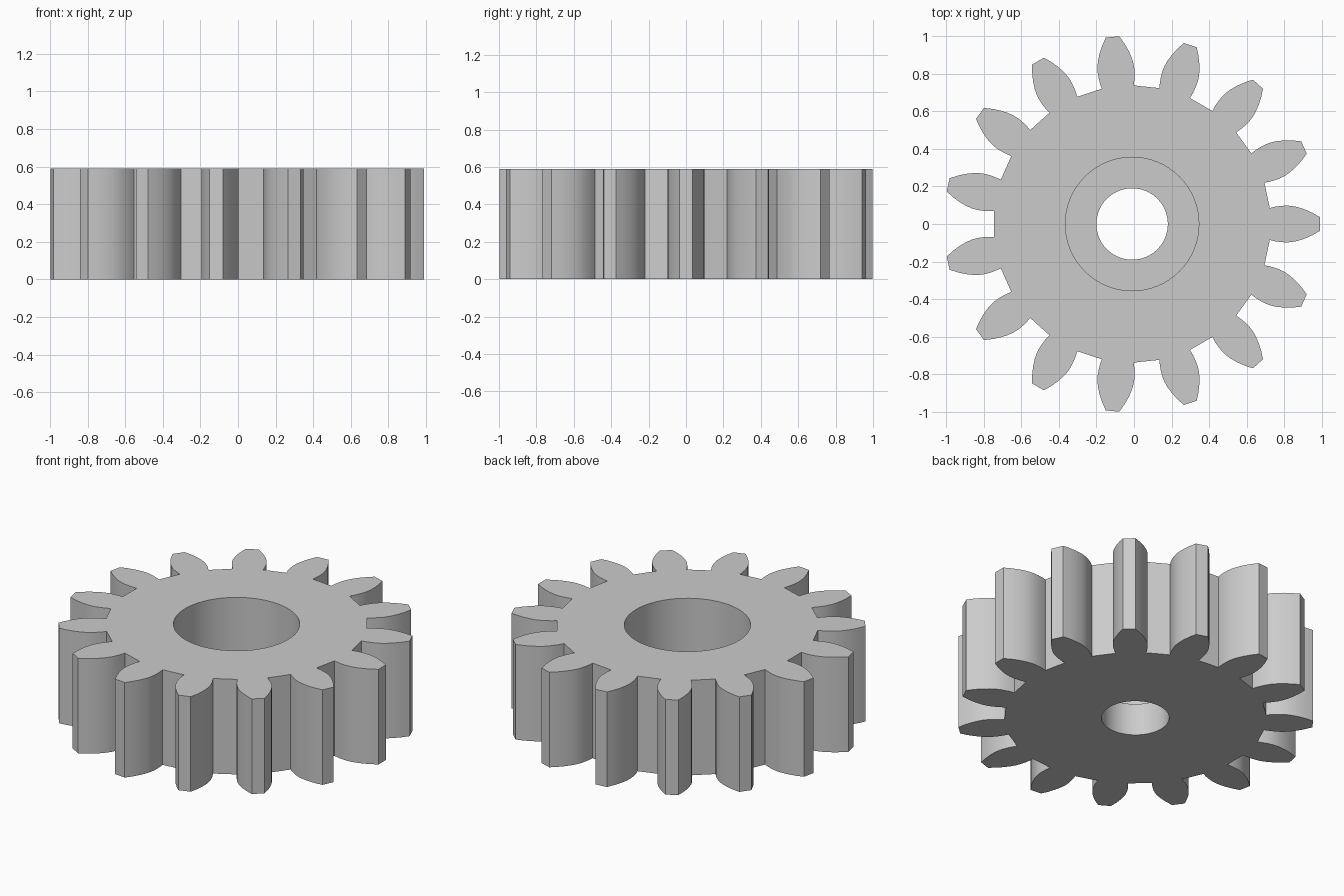
import bpy, bmesh
from math import cos, sin, pi, atan2, hypot

cube = bpy.data.objects.get("Cube")
if cube:
    bpy.data.objects.remove(cube, do_unlink=True)

TEETH = 15
HEIGHT = 0.59
FLOOR = 0.2           # floor of the wide recess
RECESS_RADIUS = 0.355
BORE_RADIUS = 0.19

# One tooth flank: distance from the axis, half width
FLANK = [(0.732, 0.085), (0.76, 0.092), (0.79, 0.096), (0.82, 0.098), (0.85, 0.096),
         (0.88, 0.09), (0.92, 0.077), (0.96, 0.059), (1.0, 0.036)]


def gear_outline():
    tooth = [(x, -y) for x, y in FLANK] + [(x, y) for x, y in reversed(FLANK)]
    points = []
    for i in range(TEETH):
        turn = 2 * pi * i / TEETH
        for x, y in tooth:
            a, r = atan2(y, x) + turn, hypot(x, y)
            points.append((r * cos(a), r * sin(a)))
    return points


def circle(radius, sides=64):
    return [(radius * cos(2 * pi * i / sides), radius * sin(2 * pi * i / sides))
            for i in range(sides)]


bm = bmesh.new()


def ring(points, z):
    verts = [bm.verts.new((x, y, z)) for x, y in points]
    edges = [bm.edges.new((v, verts[i - 1])) for i, v in enumerate(verts)]
    return verts, edges


def wall(a, b):
    for i in range(len(a[0])):
        bm.faces.new((a[0][i - 1], a[0][i], b[0][i], b[0][i - 1]))


def cap(outer, inner, direction):
    bmesh.ops.triangle_fill(bm, edges=outer[1] + inner[1], use_beauty=True,
                            normal=(0, 0, direction))


# Toothed rim, recess and bore
outline = gear_outline()
rim_low, rim_high = ring(outline, 0), ring(outline, HEIGHT)
recess_high, recess_low = (ring(circle(RECESS_RADIUS), z) for z in (HEIGHT, FLOOR))
bore_high, bore_low = (ring(circle(BORE_RADIUS), z) for z in (FLOOR, 0))

# Flat top, recess floor and underside
cap(rim_high, recess_high, 1)
cap(recess_low, bore_high, 1)
cap(rim_low, bore_low, -1)

# Upright walls
wall(rim_low, rim_high)
wall(recess_high, recess_low)
wall(bore_high, bore_low)
bmesh.ops.recalc_face_normals(bm, faces=bm.faces)

mesh = bpy.data.meshes.new("spur_gear")
bm.to_mesh(mesh)
bm.free()
gear = bpy.data.objects.new("spur_gear", mesh)
gear.location.x = -0.01
bpy.context.collection.objects.link(gear)

# Plain grey metal
grey = bpy.data.materials.new("plain_grey")
grey.use_nodes = True
color = (0.6, 0.6, 0.6, 1)
grey.diffuse_color = color
grey.node_tree.nodes["Principled BSDF"].inputs["Base Color"].default_value = color
mesh.materials.append(grey)

# Smooth curved flanks and bores, crisp corners
bpy.ops.object.select_all(action="DESELECT")
gear.select_set(True)
bpy.context.view_layer.objects.active = gear
bpy.ops.object.shade_smooth_by_angle(angle=pi / 9)
